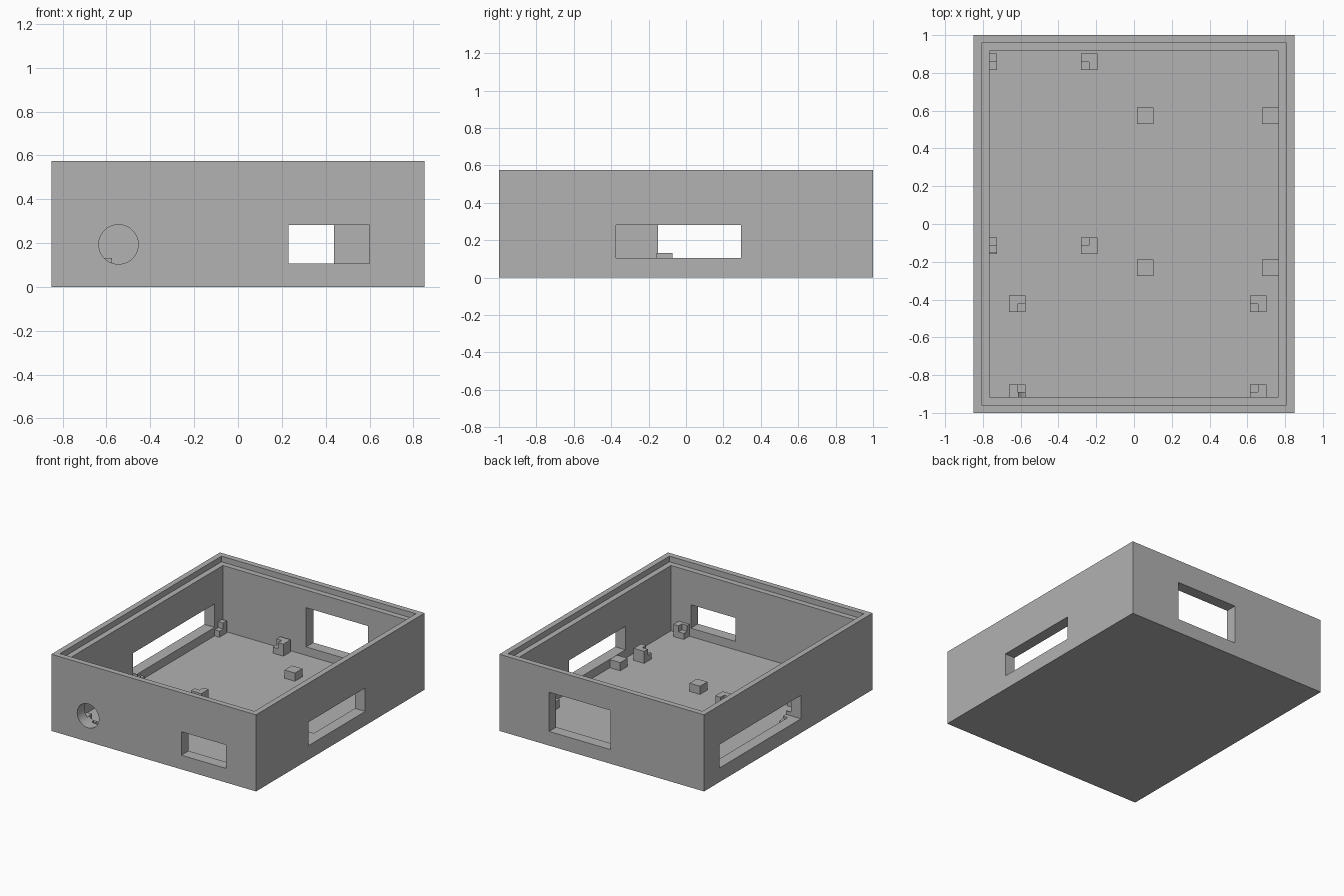
import bpy, math

cube = bpy.data.objects.get("Cube")
if cube:
    bpy.data.objects.remove(cube, do_unlink=True)

grey = bpy.data.materials.new("plain grey")
grey.use_nodes = True
GREY = (0.445, 0.445, 0.445, 1)
grey.diffuse_color = GREY
grey.node_tree.nodes["Principled BSDF"].inputs["Base Color"].default_value = GREY


def box(name, x0, x1, y0, y1, z0, z1):
    bpy.ops.mesh.primitive_cube_add(
        size=1, location=((x0 + x1) / 2, (y0 + y1) / 2, (z0 + z1) / 2))
    ob = bpy.context.object
    ob.name = name
    ob.scale = (x1 - x0, y1 - y0, z1 - z0)
    bpy.ops.object.transform_apply(location=False, rotation=False, scale=True)
    ob.data.materials.append(grey)
    return ob


def cut(ob, cutters):
    bpy.context.view_layer.objects.active = ob
    for c in cutters:
        mod = ob.modifiers.new("cut", 'BOOLEAN')
        mod.operation = 'DIFFERENCE'
        mod.solver = 'EXACT'
        mod.object = c
        bpy.ops.object.modifier_apply(modifier=mod.name)


HX, HY, TOP = 0.85, 1.0, 0.575
WALL, STEP = 0.085, 0.0425
SILL, HEAD = 0.106, 0.282

# Hollow interior and the recessed rim for a lid
ix, iy = HX - WALL, HY - WALL
rx, ry = HX - STEP, HY - STEP
cavity = box("cavity_cutter", -ix, ix, -iy, iy, STEP, 1)
rim = box("rim_cutter", -rx, rx, -ry, ry, TOP - STEP, 1)

# Wall openings
front_slot = box("front_cutter", 0.23, 0.60, -1.1, -0.9, SILL, HEAD)
back_slot = box("back_cutter", -0.075, 0.437, 0.9, 1.1, SILL, 0.40)
side_slot_a = box("side_cutter_a", 0.75, 0.95, -0.375, 0.295, SILL, HEAD)
side_slot_b = box("side_cutter_b", -0.95, -0.70, -0.15, 0.815, SILL, HEAD)
bpy.ops.mesh.primitive_cylinder_add(vertices=48, radius=0.09, depth=0.22,
                                    location=(-0.545, -0.99, 0.194),
                                    rotation=(math.pi / 2, 0, 0))
round_hole = bpy.context.object
round_hole.data.materials.append(grey)
openings = [front_slot, back_slot, side_slot_a, side_slot_b, round_hole]

case = box("case", -HX, HX, -HY, HY, 0, TOP)
cut(case, [cavity, rim] + openings)

# Circuit board outlines that notch the corner posts
board_a = box("board_cutter_a", -0.95, -0.237, -0.115, 0.858, 0.088, 0.3)
board_b = box("board_cutter_b", -0.617, 0.657, -0.89, -0.423, 0.088, 0.3)

POST = 0.0435


def post(name, x, y, top, cutters=()):
    ob = box(name, x - POST, x + POST, y - POST, y + POST, 0.02, top)
    cut(ob, cutters)


# Notched corner posts for two boards
for i, x in enumerate((-0.768, -0.237)):
    for j, y in enumerate((0.858, -0.115)):
        post(f"notched_post_a{i}{j}", x, y, 0.133, [board_a, side_slot_b])
for i, x in enumerate((-0.617, 0.657)):
    for j, y in enumerate((-0.423, -0.893)):
        post(f"notched_post_b{i}{j}", x, y, 0.133, [board_b, round_hole])

# Low plain posts
for i, x in enumerate((0.059, 0.722)):
    for j, y in enumerate((0.573, -0.232)):
        post(f"low_post_{i}{j}", x, y, 0.104)

for c in [cavity, rim, board_a, board_b] + openings:
    bpy.data.objects.remove(c, do_unlink=True)

# Smooth only the round hole
bpy.ops.object.select_all(action='DESELECT')
case.select_set(True)
bpy.context.view_layer.objects.active = case
bpy.ops.object.shade_smooth_by_angle(angle=math.radians(30))
